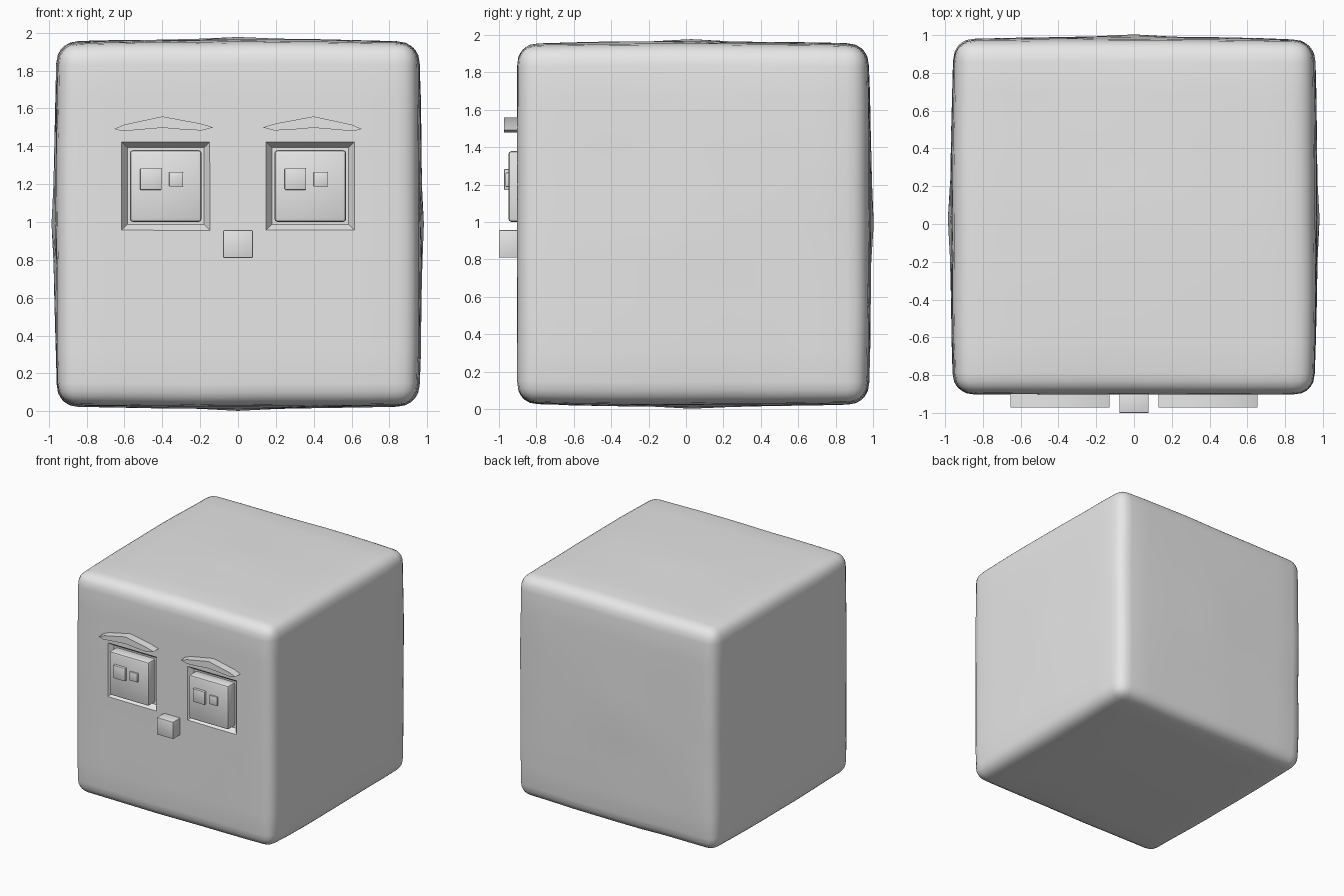
import bpy, bmesh, math
from mathutils import Vector, noise

if "Cube" in bpy.data.objects:
    bpy.data.objects.remove(bpy.data.objects["Cube"])

grey = bpy.data.materials.new("grey")
grey.diffuse_color = (0.8, 0.8, 0.8, 1)
grey.use_nodes = True
grey.node_tree.nodes["Principled BSDF"].inputs["Base Color"].default_value = grey.diffuse_color


def finish(bm, name, angle=35):
    bmesh.ops.recalc_face_normals(bm, faces=bm.faces)
    me = bpy.data.meshes.new(name)
    bm.to_mesh(me)
    bm.free()
    ob = bpy.data.objects.new(name, me)
    bpy.context.collection.objects.link(ob)
    me.materials.append(grey)
    smooth(ob, angle)
    return ob


def smooth(ob, angle=35):
    bpy.ops.object.select_all(action='DESELECT')
    bpy.context.view_layer.objects.active = ob
    ob.select_set(True)
    bpy.ops.object.shade_smooth_by_angle(angle=math.radians(angle))


def box(name, x, y, z, bevel=0.0):
    """Box from (min, max) pairs, with optional chamfered edges."""
    bm = bmesh.new()
    bmesh.ops.create_cube(bm, size=1)
    for v in bm.verts:
        v.co = [(a + b) / 2 + c * (b - a) for (a, b), c in zip((x, y, z), v.co)]
    if bevel:
        bmesh.ops.bevel(bm, geom=bm.edges[:], offset=bevel, segments=2,
                        profile=0.5, affect='EDGES')
    return finish(bm, name, 30)


# Head: rounded cube with lumpy, slightly domed sides and a flatter front
STOPS = [0, 0.22, 0.45, 0.7, 0.88, 0.93, 0.97, 1]
N = len(STOPS) - 1
R = 0.11
bm = bmesh.new()
bmesh.ops.create_cube(bm, size=2)
bmesh.ops.subdivide_edges(bm, edges=bm.edges[:], cuts=2 * N - 1, use_grid_fill=True)
for v in bm.verts:
    p = Vector([math.copysign(STOPS[round(abs(c) * N)], c) for c in v.co])
    core = Vector([max(R - 1, min(1 - R, c)) for c in p])
    p = core + (p - core).normalized() * R
    out = p.copy()
    for a in range(3):
        u, w = p[(a + 1) % 3], p[(a + 2) % 3]
        dome = 0.028 * (1 - u * u * 0.6) * (1 - w * w * 0.6)
        peak = 0.012 * math.exp(-(u * u + w * w) / 0.03)
        lump = 0.007 * noise.noise(p * 2.2 + Vector((a * 7.3, 1.7, 4.1)))
        if a == 1 and p.y < 0:
            dome, peak, lump = 0, 0, lump * 0.3
        out[a] = p[a] * (1 + dome + peak + lump)
    v.co = (out.x * 0.945, 0.028 + out.y * (0.93 if p.y < 0 else 0.937),
            0.99 + out.z * 0.95)
head = finish(bm, "head")


def eye_socket(cx):
    """Shallow square recess with tapered walls."""
    bm = bmesh.new()
    bmesh.ops.create_cube(bm, size=2)
    for v in bm.verts:
        outer = v.co.y < 0
        s = 0.26 if outer else 0.203
        v.co = (cx + v.co.x * s, -0.94 if outer else -0.86, 1.19 + v.co.z * s)
    cutter = finish(bm, "socket_cutter")
    cutter.hide_render = True
    mod = head.modifiers.new("socket", 'BOOLEAN')
    mod.operation = 'DIFFERENCE'
    mod.solver = 'EXACT'
    mod.object = cutter
    bpy.context.view_layer.objects.active = head
    bpy.ops.object.modifier_apply(modifier=mod.name)
    bpy.data.objects.remove(cutter)


# Half outline of a brow, mirrored for the other side
BROW = [(0.13, 1.50), (0.2, 1.521), (0.4, 1.558), (0.6, 1.515), (0.655, 1.492),
        (0.61, 1.48), (0.53, 1.487), (0.4, 1.498), (0.27, 1.487), (0.19, 1.484)]

for side, s in (("left", -1), ("right", 1)):
    cx = s * 0.382
    eye_socket(cx)
    box(side + "_eye", (cx - 0.19, cx + 0.19), (-0.95, -0.84), (1.0, 1.38), 0.018)
    # Both eyes look the same way, so their details are shifted, not mirrored
    box(side + "_pupil", (cx - 0.135, cx - 0.022), (-0.972, -0.93), (1.17, 1.283), 0.004)
    box(side + "_highlight", (cx + 0.018, cx + 0.092), (-0.965, -0.93), (1.188, 1.264), 0.003)
    bm = bmesh.new()
    face = bm.faces.new([bm.verts.new((s * x, -0.972, z)) for x, z in BROW])
    ext = bmesh.ops.extrude_face_region(bm, geom=[face], use_keep_orig=True)
    for g in ext["geom"]:
        if isinstance(g, bmesh.types.BMVert):
            g.co.y = -0.88
    finish(bm, side + "_brow")
smooth(head)

# Nose
box("nose", (-0.078, 0.078), (-1.0, -0.87), (0.81, 0.957), 0.004)
